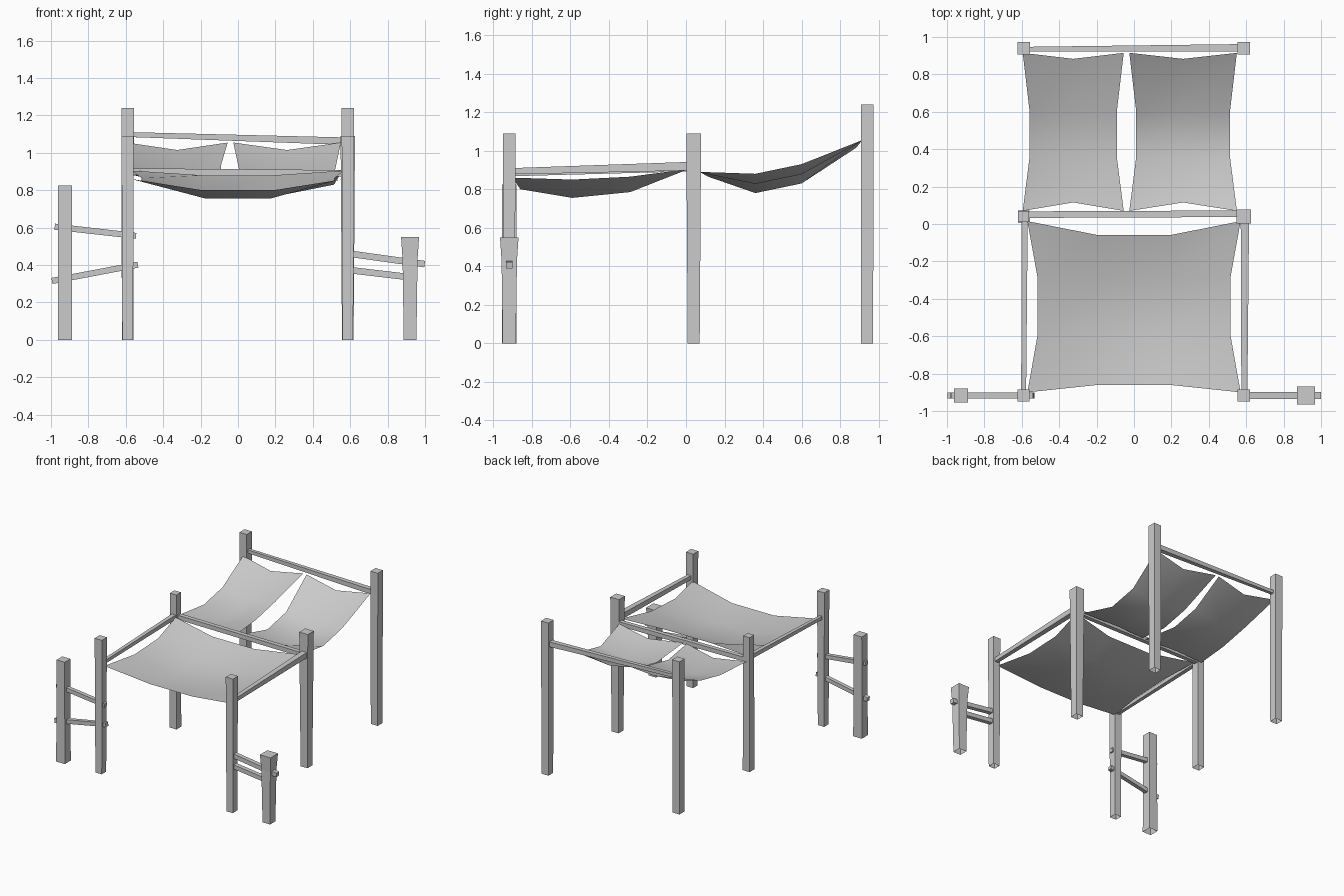
import bpy, bmesh
from mathutils import Vector

cube = bpy.data.objects.get("Cube")
if cube:
    bpy.data.objects.remove(cube, do_unlink=True)

grey = bpy.data.materials.new("weathered grey")
grey.use_nodes = True
COLOR = (0.6, 0.6, 0.6, 1)
grey.diffuse_color = COLOR
grey.node_tree.nodes["Principled BSDF"].inputs["Base Color"].default_value = COLOR


def finish(name, bm, smooth=False):
    mesh = bpy.data.meshes.new(name)
    bm.to_mesh(mesh)
    bm.free()
    mesh.materials.append(grey)
    for face in mesh.polygons:
        face.use_smooth = smooth
    obj = bpy.data.objects.new(name, mesh)
    bpy.context.collection.objects.link(obj)
    return obj


def loft(bm, rings, cap_start):
    """Join square rings into one timber."""
    rings = [[bm.verts.new(p) for p in ring] for ring in rings]
    for low, high in zip(rings, rings[1:]):
        for i in range(4):
            j = (i + 1) % 4
            bm.faces.new((low[i], low[j], high[j], high[i]))
    bm.faces.new(rings[-1])
    if cap_start:
        bm.faces.new(rings[0][::-1])


SQUARE = ((-0.5, -0.5), (0.5, -0.5), (0.5, 0.5), (-0.5, 0.5))


def post(name, x, y, profile):
    """Upright timber, open underneath; profile lists (height, width)."""
    bm = bmesh.new()
    loft(bm, [[(x + a * w, y + b * w, z) for a, b in SQUARE] for z, w in profile], False)
    finish(name, bm)


def beam(name, start, end, start_width=0.035, end_width=0.035):
    """Square timber between two points."""
    start, end = Vector(start), Vector(end)
    side = (end - start).cross(Vector((0, 0, 1))).normalized()
    up = side.cross(end - start).normalized()
    bm = bmesh.new()
    loft(bm, [[p + (side * a + up * b) * w for a, b in SQUARE]
              for p, w in ((start, start_width), (end, end_width))], True)
    finish(name, bm)


def cloth(name, left, right, columns, rows, pinch, scoop, sag):
    """Hanging sheet; rows list (y, edge height), sag lists the dip of each row."""
    bm = bmesh.new()
    grid = []
    last = len(rows) - 1
    for r, (y, z) in enumerate(rows):
        inset = 0 if r in (0, last) else pinch
        line = []
        for c in range(columns):
            t = c / (columns - 1)
            inner = 0 < c < columns - 1
            x = left + inset + (right - left - 2 * inset) * t
            shift = scoop[0] if r == 0 else -scoop[1] if r == last else 0
            line.append(bm.verts.new((x, y + shift * inner, z - sag[r] * inner)))
        grid.append(line)
    for near, far in zip(grid, grid[1:]):
        for c in range(columns - 1):
            bm.faces.new((near[c], near[c + 1], far[c + 1], far[c]))
    finish(name, bm, True)


# Main posts
LEFT, RIGHT = 0.587, -0.59
FRONT, MIDDLE, BACK = -0.917, 0.04, 0.94
for side, x, mid_width in (("left", LEFT, 0.077), ("right", RIGHT, 0.058)):
    post(f"{side}_front_post", x, FRONT, ((0, 0.057), (1.09, 0.065)))
    post(f"{side}_middle_post", x, MIDDLE, ((0, 0.062), (1.09, mid_width)))
    post(f"{side}_back_post", x, BACK, ((0, 0.062), (1.24, 0.066)))

# Roof beams
beam("back_beam", (RIGHT, 0.934, 1.098), (LEFT, 0.942, 1.062), 0.026, 0.04)
beam("middle_beam", (RIGHT, 0.05, 0.9), (LEFT, 0.055, 0.89))
beam("left_side_beam", (0.59, FRONT, 0.893), (0.593, MIDDLE, 0.92), 0.032, 0.045)
beam("right_side_beam", (-0.59, FRONT, 0.88), (-0.585, MIDDLE, 0.91), 0.026, 0.034)

# Hanging cloths
cloth("front_cloth", -0.57, 0.57, 4,
      ((-0.9, 0.86), (-0.59, 0.85), (-0.29, 0.865), (0.015, 0.905)),
      0.055, (0.04, 0.075), (0.06, 0.095, 0.08, 0.025))
for name, left, right, lift in (("right_back_cloth", -0.595, -0.055, 0.05),
                                ("left_back_cloth", -0.025, 0.55, 0)):
    cloth(name, left, right, 3,
          ((0.07, 0.89), (0.36, 0.83 + lift), (0.6, 0.88 + lift), (0.915, 1.055)),
          0.037, (0.045, 0.032), (0.025, 0.05, 0.05, 0.04))

# Side fences
post("right_fence_post", -0.925, FRONT, ((0, 0.077), (0.825, 0.074)))
post("left_fence_post", 0.92, FRONT, ((0, 0.068), (0.43, 0.08), (0.55, 0.096)))
beam("right_fence_upper_rail", (-0.98, FRONT, 0.605), (-0.545, FRONT, 0.556), 0.033, 0.032)
beam("right_fence_lower_rail", (-0.995, FRONT, 0.315), (-0.535, FRONT, 0.402), 0.033, 0.032)
beam("left_fence_upper_rail", (0.58, FRONT, 0.463), (0.998, FRONT, 0.405))
beam("left_fence_lower_rail", (0.58, FRONT, 0.375), (0.92, FRONT, 0.335))
